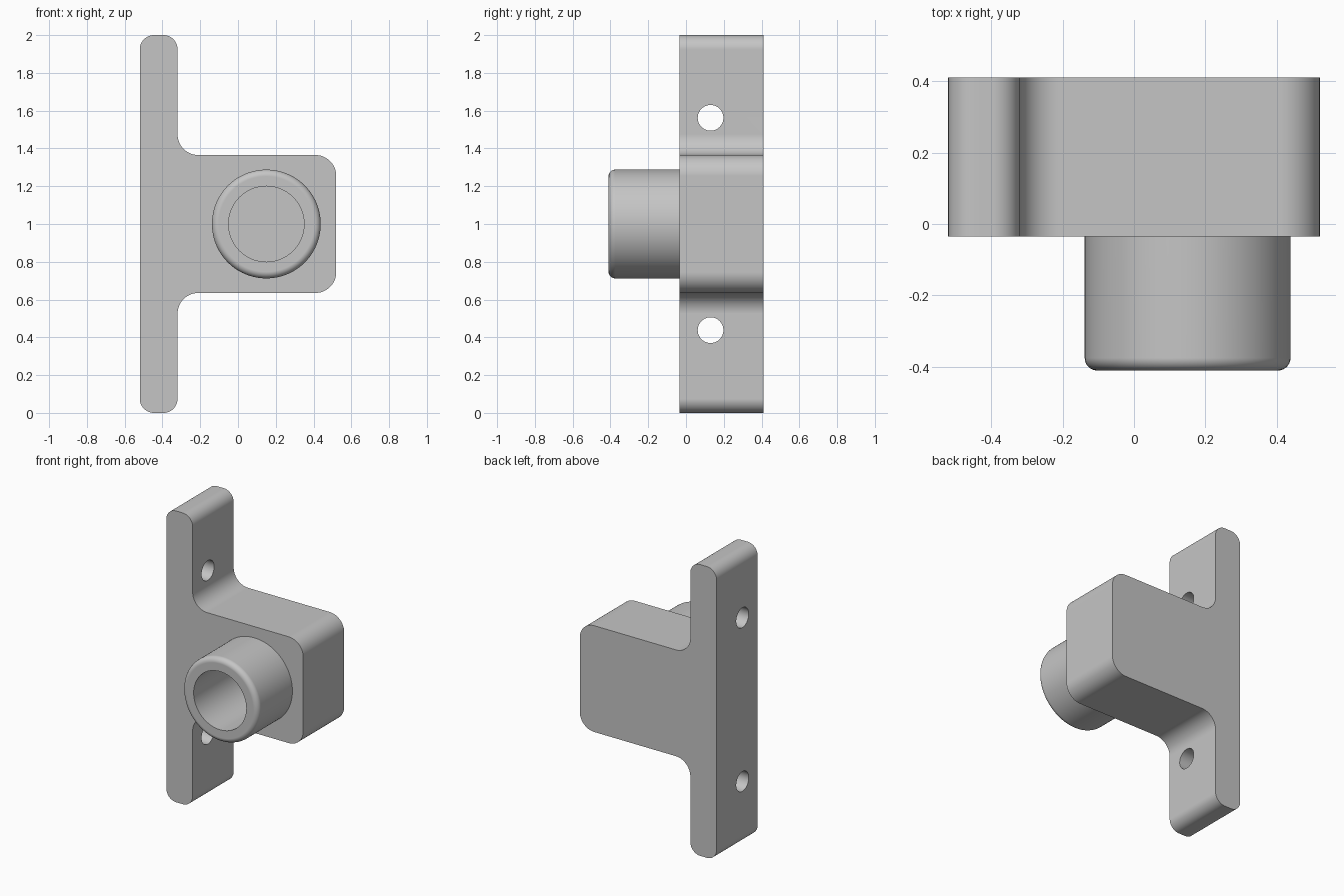
import bpy
import bmesh
from math import cos, sin, pi, radians
from mathutils import Matrix, Vector

cube = bpy.data.objects.get("Cube")
if cube:
    bpy.data.objects.remove(cube, do_unlink=True)

grey = bpy.data.materials.new("light grey")
grey.use_nodes = True
grey.diffuse_color = (0.56, 0.56, 0.56, 1)
grey.node_tree.nodes["Principled BSDF"].inputs["Base Color"].default_value = (0.56, 0.56, 0.56, 1)

FRONT, BACK, MID = -0.035, 0.41, 1.0


def make_object(name, bm):
    bmesh.ops.recalc_face_normals(bm, faces=bm.faces)
    mesh = bpy.data.meshes.new(name)
    bm.to_mesh(mesh)
    bm.free()
    mesh.materials.append(grey)
    obj = bpy.data.objects.new(name, mesh)
    bpy.context.collection.objects.link(obj)
    return obj


def arc(cx, cz, r, start, end, steps=12):
    angles = [radians(start + (end - start) * i / steps) for i in range(steps + 1)]
    return [(cx + r * cos(a), cz + r * sin(a)) for a in angles]


def cylinder(name, radius, start, end, segments=64):
    """Solid cylinder between two points."""
    start, end = Vector(start), Vector(end)
    axis = end - start
    turn = axis.to_track_quat('Z', 'Y').to_matrix().to_4x4()
    bm = bmesh.new()
    bmesh.ops.create_cone(bm, cap_ends=True, segments=segments, radius1=radius,
                          radius2=radius, depth=axis.length,
                          matrix=Matrix.Translation((start + end) / 2) @ turn)
    return make_object(name, bm)


def combine(target, other, operation):
    mod = target.modifiers.new(operation, 'BOOLEAN')
    mod.operation, mod.solver, mod.object = operation, 'EXACT', other
    bpy.context.view_layer.objects.active = target
    bpy.ops.object.modifier_apply(modifier=mod.name)
    bpy.data.objects.remove(other, do_unlink=True)


# Bracket body: rounded T outline, upper half mirrored about mid height
upper = (arc(0.41, 0.255, 0.11, 0, 90)
         + arc(-0.21, 0.475, 0.11, 270, 180)
         + arc(-0.395, 0.925, 0.075, 0, 90)
         + arc(-0.445, 0.925, 0.075, 90, 180))
outline = upper + [(x, -z) for x, z in reversed(upper)]
bm = bmesh.new()
face = bm.faces.new([bm.verts.new((x, FRONT, MID + z)) for x, z in outline])
sweep = bmesh.ops.extrude_face_region(bm, geom=[face], use_keep_orig=True)
bmesh.ops.translate(bm, vec=(0, BACK - FRONT, 0),
                    verts=[v for v in sweep["geom"] if isinstance(v, bmesh.types.BMVert)])
body = make_object("bracket_body", bm)

# Round boss with a softened front rim
boss = cylinder("boss", 0.288, (0.15, -0.41, MID), (0.15, 0.1, MID), 96)
bm = bmesh.new()
bm.from_mesh(boss.data)
rim = [e for e in bm.edges if all(v.co.y < -0.4 for v in e.verts)]
bmesh.ops.bevel(bm, geom=rim, offset=0.035, segments=8, profile=0.5, affect='EDGES')
bm.to_mesh(boss.data)
bm.free()
combine(body, boss, 'UNION')

# Blind bore through the boss
combine(body, cylinder("bore_cutter", 0.2, (0.15, -0.6, MID), (0.15, 0.26, MID)), 'DIFFERENCE')

# Screw holes through the mounting plate
for side in (-1, 1):
    z = MID + side * 0.562
    combine(body, cylinder("screw_cutter", 0.068, (-0.7, 0.13, z), (-0.1, 0.13, z), 48), 'DIFFERENCE')

# Smooth curved walls, keep flat faces flat
bpy.ops.object.select_all(action='DESELECT')
body.select_set(True)
bpy.context.view_layer.objects.active = body
bpy.ops.object.shade_smooth_by_angle(angle=radians(30))
weighted = body.modifiers.new("flat faces", 'WEIGHTED_NORMAL')
weighted.keep_sharp = True
